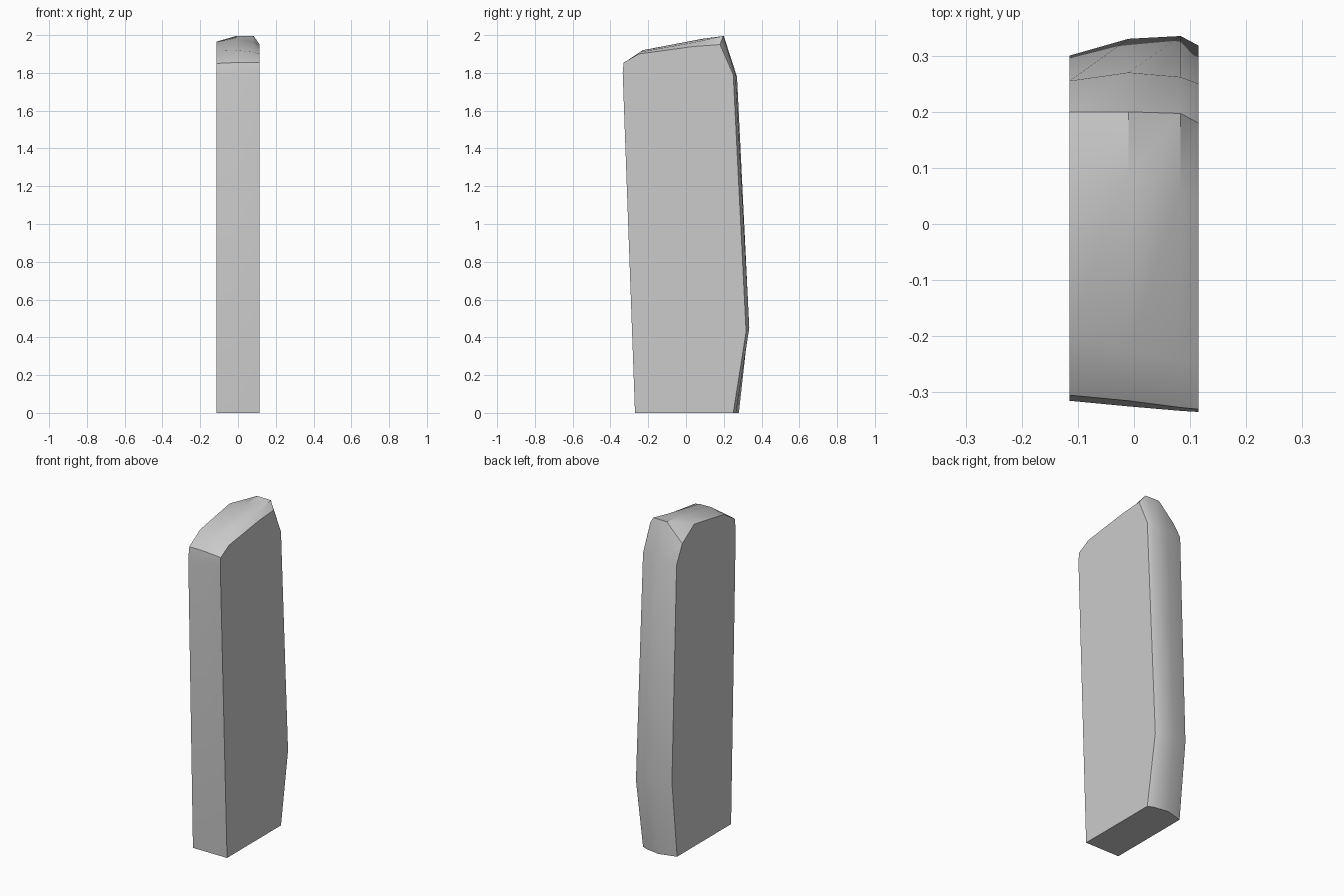
import bpy, bmesh, math

cube = bpy.data.objects.get("Cube")
if cube:
    bpy.data.objects.remove(cube)

# Stone colour
stone = bpy.data.materials.new("grey stone")
stone.use_nodes = True
colour = (0.6, 0.6, 0.6, 1)
stone.diffuse_color = colour
stone.node_tree.nodes["Principled BSDF"].inputs["Base Color"].default_value = colour

# Side profiles (y, z) across the slab: front foot, up over the crown, down the back
profiles = {
    -0.115: [(-.27, 0), (-.315, 1.78), (-.305, 1.85), (-.2, 1.915), (.085, 1.965),
             (.2, 1.89), (.255, 1.78), (.3, .47), (.25, 0)],
    -0.01: [(-.27, 0), (-.325, 1.79), (-.315, 1.855), (-.23, 1.92), (.085, 1.98),
            (.2, 1.995), (.27, 1.78), (.33, .45), (.28, 0)],
    0.083: [(-.27, 0), (-.333, 1.8), (-.327, 1.855), (-.245, 1.91), (.06, 1.965),
            (.197, 1.995), (.262, 1.79), (.335, .45), (.265, 0)],
    0.115: [(-.27, 0), (-.335, 1.8), (-.33, 1.855), (-.25, 1.9), (.04, 1.94),
            (.18, 1.95), (.25, 1.79), (.318, .43), (.25, 0)],
}

# Loft the profiles into a closed slab
bm = bmesh.new()
rings = [[bm.verts.new((x, y, z)) for y, z in pts] for x, pts in profiles.items()]
for a, b in zip(rings, rings[1:]):
    for i in range(len(a)):
        j = (i + 1) % len(a)
        bm.faces.new((a[i], a[j], b[j], b[i]))
bm.faces.new(rings[0])
bm.faces.new(rings[-1])
bmesh.ops.recalc_face_normals(bm, faces=bm.faces)

mesh = bpy.data.meshes.new("standing_stone")
bm.to_mesh(mesh)
bm.free()
mesh.materials.append(stone)
slab = bpy.data.objects.new("standing_stone", mesh)
bpy.context.collection.objects.link(slab)

# Soft crown and back, crisp side edges
bpy.ops.object.select_all(action='DESELECT')
slab.select_set(True)
bpy.context.view_layer.objects.active = slab
bpy.ops.object.shade_smooth_by_angle(angle=math.radians(38))
